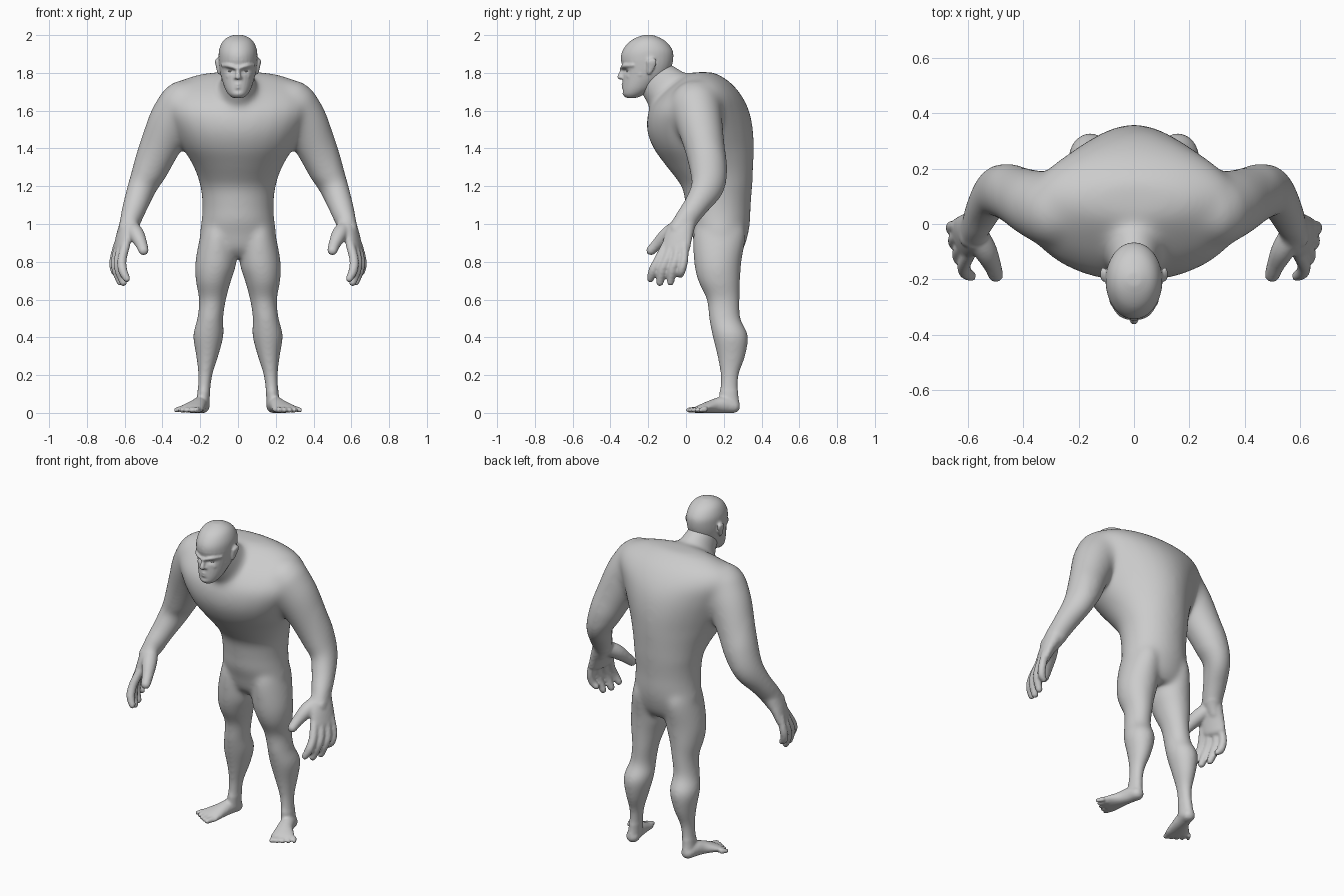
import bpy, bmesh, math
from mathutils import Vector

X, Y = Vector((1, 0, 0)), Vector((0, 1, 0))
N = 28


def spline(keys, sub=5):
    """Catmull-Rom through rows of (x, y, z, half_width, half_depth)."""
    k = [keys[0]] + list(keys) + [keys[-1]]
    out = []
    for i in range(1, len(k) - 2):
        for s in range(sub):
            t = s / sub
            out.append([0.5 * (2 * b + (c - a) * t + (2 * a - 5 * b + 4 * c - d) * t * t
                               + (3 * b - a - 3 * c + d) * t ** 3)
                        for a, b, c, d in zip(k[i - 1], k[i], k[i + 1], k[i + 2])])
    return out + [list(keys[-1])]


def tube(bm, keys, side=1, flat=False, ref=X):
    """Loft elliptical rings along keys; flat keeps every ring horizontal."""
    rows = spline([(k[0] * side,) + tuple(k[1:]) for k in keys])
    pts = [Vector(r[:3]) for r in rows]
    rings = []
    for i, r in enumerate(rows):
        t = (pts[min(i + 1, len(pts) - 1)] - pts[max(i - 1, 0)]).normalized()
        u = X if flat else (ref - t * ref.dot(t)).normalized()
        v = Y if flat else t.cross(u)
        rings.append((pts[i], u, v, r[3], r[4], t))
    if not flat:
        def cap(ring, s):
            p, u, v, a, b, t = ring
            m = min(a, b)
            return [(p + t * s * m * math.sin(q), u, v, a * math.cos(q), b * math.cos(q), t)
                    for q in (0.5, 1.0, 1.4)]
        rings = cap(rings[0], -1)[::-1] + rings + cap(rings[-1], 1)
    loops = []
    for p, u, v, a, b, t in rings:
        loops.append([bm.verts.new(p + u * a * math.cos(q) + v * b * math.sin(q))
                      for q in (2 * math.pi * j / N for j in range(N))])
    faces = [bm.faces.new(loops[0][::-1]), bm.faces.new(loops[-1])]
    for l0, l1 in zip(loops, loops[1:]):
        for j in range(N):
            faces.append(bm.faces.new((l0[j], l0[(j + 1) % N], l1[(j + 1) % N], l1[j])))
    bmesh.ops.recalc_face_normals(bm, faces=faces)


def sections(rows):
    """(z, y_front, y_back, half_width) -> tube keys on the centre plane."""
    return [(0, (f + b) / 2, z, w, (b - f) / 2) for z, f, b, w in rows]


def fuse(name, bm, voxel):
    """Merge overlapping parts into one skin."""
    me = bpy.data.meshes.new(name)
    bm.to_mesh(me)
    bm.free()
    ob = bpy.data.objects.new(name, me)
    bpy.context.collection.objects.link(ob)
    mod = ob.modifiers.new("fuse", 'REMESH')
    mod.mode, mod.voxel_size = 'VOXEL', voxel
    dg = bpy.context.evaluated_depsgraph_get()
    new = bpy.data.meshes.new_from_object(ob.evaluated_get(dg))
    ob.modifiers.clear()
    ob.data = new
    return ob


def relax(ob, passes, sculpt=None):
    """passes: (iterations, vertex test) smoothing steps."""
    bm = bmesh.new()
    bm.from_mesh(ob.data)
    if sculpt:
        sculpt(bm)
    for count, test in passes:
        vs = [v for v in bm.verts if test(v.co)]
        for _ in range(count):
            bmesh.ops.smooth_vert(bm, verts=vs, factor=0.5, use_axis_x=True,
                                  use_axis_y=True, use_axis_z=True)
    for f in bm.faces:
        f.smooth = True
    bm.to_mesh(ob.data)
    bm.free()


body = bmesh.new()
# torso
tube(body, sections([
    (.82, .10, .27, .13), (.87, .055, .305, .19), (.95, .03, .33, .202), (1.02, .008, .34, .193),
    (1.1, -.002, .343, .189), (1.2, -.025, .351, .2), (1.3, -.10, .357, .24),
    (1.4, -.172, .36, .295), (1.5, -.208, .356, .34), (1.6, -.197, .335, .385),
    (1.68, -.14, .295, .395), (1.745, -.065, .24, .335), (1.79, 0, .175, .215),
    (1.804, .04, .14, .11)]), flat=True)
# ribcage is broad at the chest and narrow at the back
for v in body.verts:
    w = min(max((v.co.z - 1.2) / .2, 0), 1) * min(max((1.8 - v.co.z) / .2, 0), 1)
    d = v.co.y - .06
    v.co.x *= 1 - w * d * (.75 if d > 0 else .6)
# neck
tube(body, [(0, -.02, 1.63, .17, .13), (0, -.095, 1.705, .108, .13),
            (0, -.155, 1.77, .085, .113), (0, -.18, 1.81, .078, .095)])
for s in (1, -1):
    # arm
    tube(body, [(.285, .05, 1.625, .14, .14), (.35, .07, 1.54, .127, .125), (.417, .1, 1.4, .108, .108),
                (.46, .118, 1.3, .096, .103), (.506, .115, 1.2, .076, .09), (.543, .055, 1.1, .067, .068),
                (.57, -.002, 1.02, .056, .062), (.595, -.03, .96, .038, .06)], s,
         ref=Vector((.95, .25 * s, 0)))
    # palm, turned slightly inward at the front
    turn = Vector((.94, -.35 * s, 0))
    tube(body, [(.57, -.002, 1.02, .05, .06), (.596, -.035, .95, .042, .075),
                (.62, -.055, .87, .032, .08)], s, ref=turn)
    # fingers: knuckle offset in x, start y, tip y, tip z, radius
    for dx, y0, y1, z1, r in ((-.036, -.118, -.188, .71, .024), (-.018, -.077, -.138, .69, .025),
                              (-.002, -.036, -.082, .692, .024), (.008, .003, -.03, .73, .022)):
        tube(body, [(.63 + dx, y0 * .8 - .01, .89, r, r), (.65 + dx, y0 * .6 + y1 * .4, .81, r, r),
                    (.646 + dx, y0 * .2 + y1 * .8, .755, r, r), (.625 + dx, y1, z1, r * .8, r * .8)], s)
    # thumb
    tube(body, [(.57, -.035, .985, .042, .042), (.538, -.095, .945, .042, .042),
                (.512, -.15, .895, .032, .031), (.5, -.185, .86, .027, .026)], s)
    # leg
    tube(body, [(.105, .18, 1.04, .06, .1), (.107, .178, .95, .09, .138), (.117, .168, .8, .109, .126),
                (.13, .175, .7, .094, .112), (.135, .197, .6, .072, .088), (.147, .205, .5, .069, .084),
                (.157, .234, .41, .081, .095), (.163, .24, .3, .059, .075), (.173, .231, .2, .038, .05),
                (.182, .227, .1, .034, .05), (.187, .23, .04, .036, .056)], s, flat=True)
    # foot
    tube(body, [(.187, .25, .034, .038, .036), (.2, .2, .042, .04, .044), (.215, .15, .036, .047, .038),
                (.243, .09, .024, .066, .025), (.255, .065, .018, .068, .018)], s)
    # toes
    for i in range(5):
        r = .0175 - .0015 * i
        tube(body, [(.202 + .028 * i, .08 + .006 * i, .018, r, .017),
                    (.22 + .0275 * i, .014 + .011 * i * (1 + .1 * i), .015, r * .85, .015)], s)
for v in body.verts:
    v.co.z = max(v.co.z, 0)


def fine(c):
    return (abs(c.x) > .44 and c.z < 1.0) or c.z < .12


skin = fuse("body", body, .0078)
relax(skin, [(30, lambda c: c.z > 1.25 and abs(c.x) < .5),
             (24, lambda c: not fine(c)), (2, lambda c: True)])

# head, nose, brows, lips, ears
head = bmesh.new()
tube(head, sections([
    (1.668, -.318, -.26, .03), (1.685, -.335, -.22, .05), (1.71, -.338, -.18, .066),
    (1.74, -.337, -.145, .078), (1.78, -.335, -.10, .09), (1.83, -.337, -.076, .099),
    (1.88, -.346, -.066, .103), (1.92, -.336, -.07, .101), (1.96, -.306, -.098, .086),
    (1.985, -.268, -.135, .062), (2.001, -.225, -.175, .025)]), flat=True)
tube(head, [(0, -.332, 1.835, .01, .012), (0, -.343, 1.80, .012, .014), (0, -.35, 1.778, .016, .014)])
for z in (1.737, 1.721):
    tube(head, [(-.028, -.318, z - .004, .006, .005), (0, -.334, z, .008, .008),
                (.028, -.318, z - .004, .006, .005)], ref=Y)
for s in (1, -1):
    tube(head, [(.006, -.338, 1.822, .014, .01), (.045, -.322, 1.837, .015, .012),
                (.08, -.279, 1.84, .011, .01)], s, ref=Y)
    tube(head, [(.012, -.336, 1.775, .01, .01), (.016, -.332, 1.772, .009, .009)], s, ref=Y)
    tube(head, [(.05, -.303, 1.782, .012, .014), (.083, -.24, 1.795, .01, .014)], s, ref=Y)
    tube(head, [(.1, -.195, 1.80, .009, .012), (.106, -.187, 1.83, .01, .022),
                (.112, -.182, 1.86, .01, .027), (.11, -.185, 1.872, .007, .02)], s)


def sockets(bm):
    """Press in the eye sockets and the hollow under the lower lip."""
    for v in bm.verts:
        for x, z, r, d in ((.036, 1.81, .017, .014), (-.036, 1.81, .017, .014), (0, 1.706, .014, .006)):
            if v.co.y < -.25:
                q = ((v.co.x - x) / (r * 1.4)) ** 2 + ((v.co.z - z) / (r * .7)) ** 2
                v.co.y += d * math.exp(-q)


skull = fuse("head", head, .005)
relax(skull, [(4, lambda c: True),
              (14, lambda c: c.z > 1.87 or (c.y > -.24 and abs(c.x) < .09))], sockets)

# eyes
for s in (1, -1):
    bpy.ops.mesh.primitive_uv_sphere_add(segments=16, ring_count=10, radius=.013,
                                         location=(.036 * s, -.303, 1.809))
    eye = bpy.context.object
    eye.name = "eye"
    eye.scale = (1.3, 1, .55)
    bpy.ops.object.shade_smooth()
